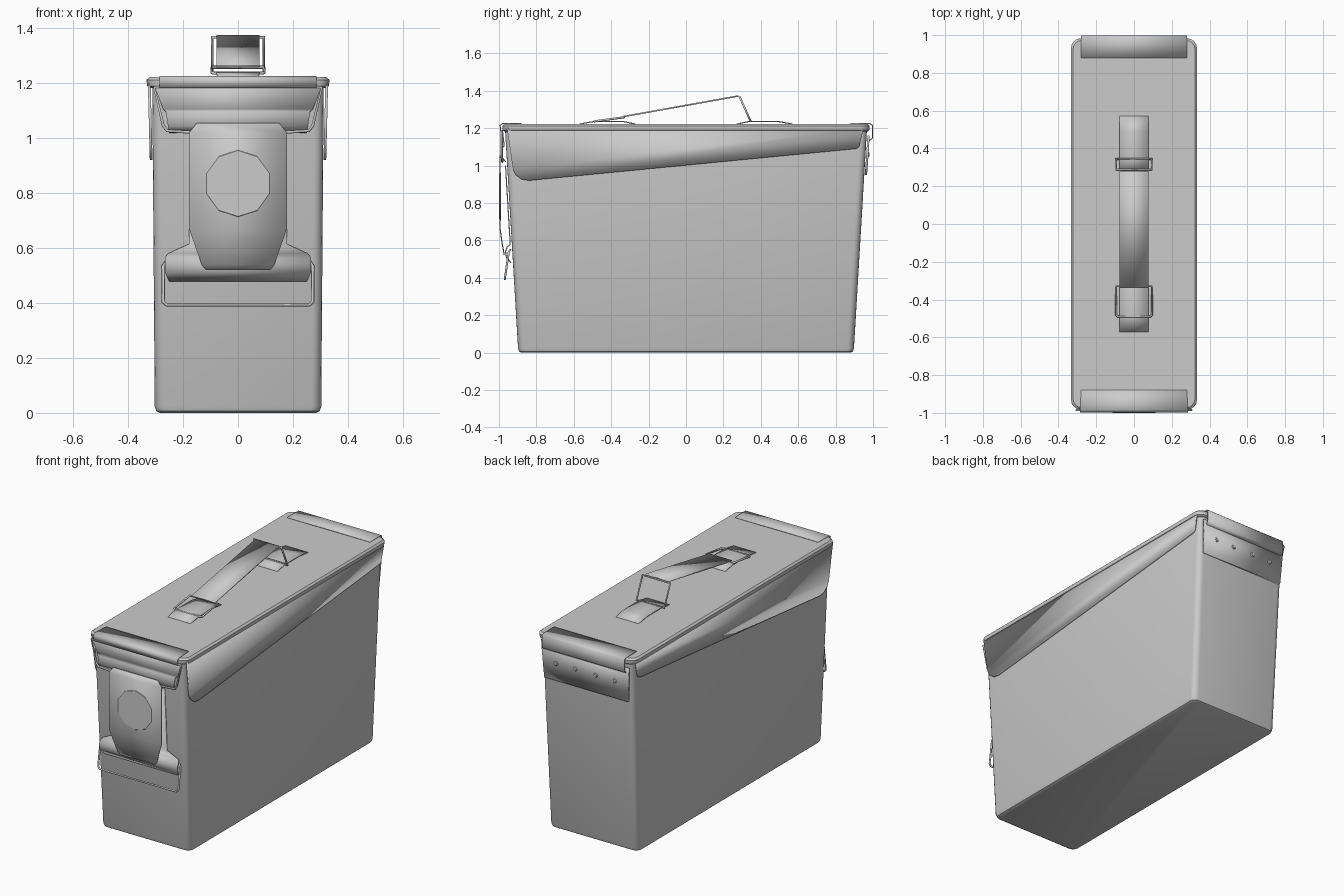
import bpy, bmesh
from math import pi, cos, sin

if "Cube" in bpy.data.objects:
    bpy.data.objects.remove(bpy.data.objects["Cube"])


def link(name, bm, smooth=35):
    bmesh.ops.recalc_face_normals(bm, faces=bm.faces)
    me = bpy.data.meshes.new(name)
    bm.to_mesh(me)
    bm.free()
    ob = bpy.data.objects.new(name, me)
    bpy.context.collection.objects.link(ob)
    bpy.ops.object.select_all(action='DESELECT')
    ob.select_set(True)
    bpy.context.view_layer.objects.active = ob
    bpy.ops.object.shade_smooth_by_angle(angle=smooth * pi / 180)
    return ob


def rounded_rect(hx, hy, r, n=4):
    pts = []
    for k, (sx, sy) in enumerate([(1, 1), (-1, 1), (-1, -1), (1, -1)]):
        for i in range(n + 1):
            a = (k + i / n) * pi / 2
            pts.append((sx * (hx - r) + r * cos(a), sy * (hy - r) + r * sin(a)))
    return pts


def loft(name, rings):
    """Closed stack of rounded rectangles: (z, half x, half y, radius)."""
    bm = bmesh.new()
    loops = [[bm.verts.new((x, y, z)) for x, y in rounded_rect(hx, hy, r)]
             for z, hx, hy, r in rings]
    n = len(loops[0])
    for a, b in zip(loops, loops[1:]):
        for i in range(n):
            j = (i + 1) % n
            bm.faces.new((a[i], a[j], b[j], b[i]))
    bm.faces.new(loops[0][::-1])
    bm.faces.new(loops[-1])
    return link(name, bm)


def strip(name, rows, t=0.006):
    """Bent sheet symmetric in x: rows of (half width, y, z)."""
    bm = bmesh.new()
    pairs = [[bm.verts.new((s * w, y, z)) for s in (-1, 1)] for w, y, z in rows]
    for a, b in zip(pairs, pairs[1:]):
        bm.faces.new((a[0], a[1], b[1], b[0]))
    ob = link(name, bm)
    m = ob.modifiers.new("thickness", 'SOLIDIFY')
    m.thickness, m.offset = t, 0
    return ob


def wire(name, half, r=0.006, closed=True):
    """Round wire through half a path (x>0) and its mirror image."""
    pts = half + [(-x, y, z) for x, y, z in reversed(half)]
    cu = bpy.data.curves.new(name, 'CURVE')
    cu.dimensions = '3D'
    cu.bevel_depth, cu.bevel_resolution = r, 1
    cu.use_fill_caps = True
    sp = cu.splines.new('POLY')
    sp.points.add(len(pts) - 1)
    for p, c in zip(sp.points, pts):
        p.co = (*c, 1)
    sp.use_cyclic_u = closed
    ob = bpy.data.objects.new(name, cu)
    bpy.context.collection.objects.link(ob)
    bpy.ops.object.select_all(action='DESELECT')
    ob.select_set(True)
    bpy.context.view_layer.objects.active = ob
    bpy.ops.object.convert(target='MESH')


def disc(name, x, y0, y1, z, r0, r1, n):
    """Low n-sided boss on a front or back face."""
    bm = bmesh.new()
    a, b = [[bm.verts.new((x + r * cos(2 * pi * (i + .5) / n), y,
                           z + r * sin(2 * pi * (i + .5) / n))) for i in range(n)]
            for y, r in ((y0, r0), (y1, r1))]
    for i in range(n):
        j = (i + 1) % n
        bm.faces.new((a[i], a[j], b[j], b[i]))
    bm.faces.new(a)
    bm.faces.new(b)
    return link(name, bm, 20)


# Tapered box and its lid
loft("body", [(0, .285, .88, .03), (.006, .297, .892, .035), (.022, .303, .898, .035),
              (1.2, .312, .968, .035)])
loft("lid", [(1.183, .32, .972, .045), (1.19, .331, .98, .05), (1.212, .333, .982, .05),
             (1.222, .322, .972, .045)])

# Tapered side skirts hanging from the lid
bm = bmesh.new()
outline = [(-.957, 1.2), (-.925, .98), (-.91, .95), (-.88, .927), (-.84, .92),
           (.91, 1.09), (.925, 1.1), (.95, 1.2)]
bm.faces.new([bm.verts.new((.316 + .025 * (z - .92), y, z)) for y, z in outline])
skirt = link("side_skirts", bm)
m = skirt.modifiers.new("thickness", 'SOLIDIFY')
m.thickness, m.offset = .01, 0
skirt.modifiers.new("mirror", 'MIRROR')

# Folded end straps on the lid
strip("front_lid_strap", [(.28, -.88, 1.224), (.285, -.982, 1.224),
                          (.285, -.994, 1.215), (.285, -.99, 1.183)])
strip("rear_hinge", [(.28, .88, 1.224), (.28, .985, 1.224), (.28, .996, 1.215),
                     (.28, .996, 1.145), (.28, .978, 1.132)])
strip("rear_hinge_plate", [(.295, .976, 1.16), (.29, .97, 1.06), (.285, .962, .95)], .012)
for x in (-.2, -.07, .07, .2):
    disc("hinge_rivet", x, .968, .982, 1.06, .02, .01, 8)

# Front catch with its bail wire
strip("front_catch", [(.305, -.982, 1.19), (.272, -.972, 1.105), (.262, -.984, 1.095),
                      (.255, -.985, 1.045), (.25, -.964, 1.02)])
wire("catch_bail", [(.305, -.985, 1.185), (.272, -.985, 1.045), (.258, -.982, 1.027),
                    (.15, -.982, 1.02)])

# Latch bracket on the body, lever plate, boss and lower bail
strip("latch_bracket", [(.178, -.965, 1.0), (.178, -.942, .615), (.255, -.94, .578),
                        (.265, -.956, .565), (.265, -.965, .54), (.265, -.96, .51),
                        (.25, -.935, .48)])
strip("latch_lever", [(.15, -.994, 1.055), (.178, -.995, 1.02), (.178, -.995, .67),
                      (.15, -.984, .59), (.132, -.975, .54), (.118, -.972, .522)])
disc("latch_boss", 0, -.99, -1.0, .835, .128, .12, 10)
wire("lower_bail", [(.262, -.94, .55), (.272, -.948, .535), (.272, -.967, .405),
                    (.26, -.969, .393)])

# Carry handle: two mounting pads, wire loops and a sloping strap
for s, n in ((1, "rear"), (-1, "front")):
    strip(n + "_handle_pad", [(.076, s * .27, 1.222), (.078, s * .34, 1.236),
                              (.078, s * .49, 1.236), (.076, s * .57, 1.222)])
wire("rear_handle_loop", [(.094, .345, 1.238), (.094, .287, 1.367)])
wire("front_handle_loop", [(.085, -.49, 1.236), (.095, -.48, 1.238), (.095, -.33, 1.258)])
strip("handle_strap", [(.078, -.335, 1.262), (.078, .28, 1.372)], .008)
